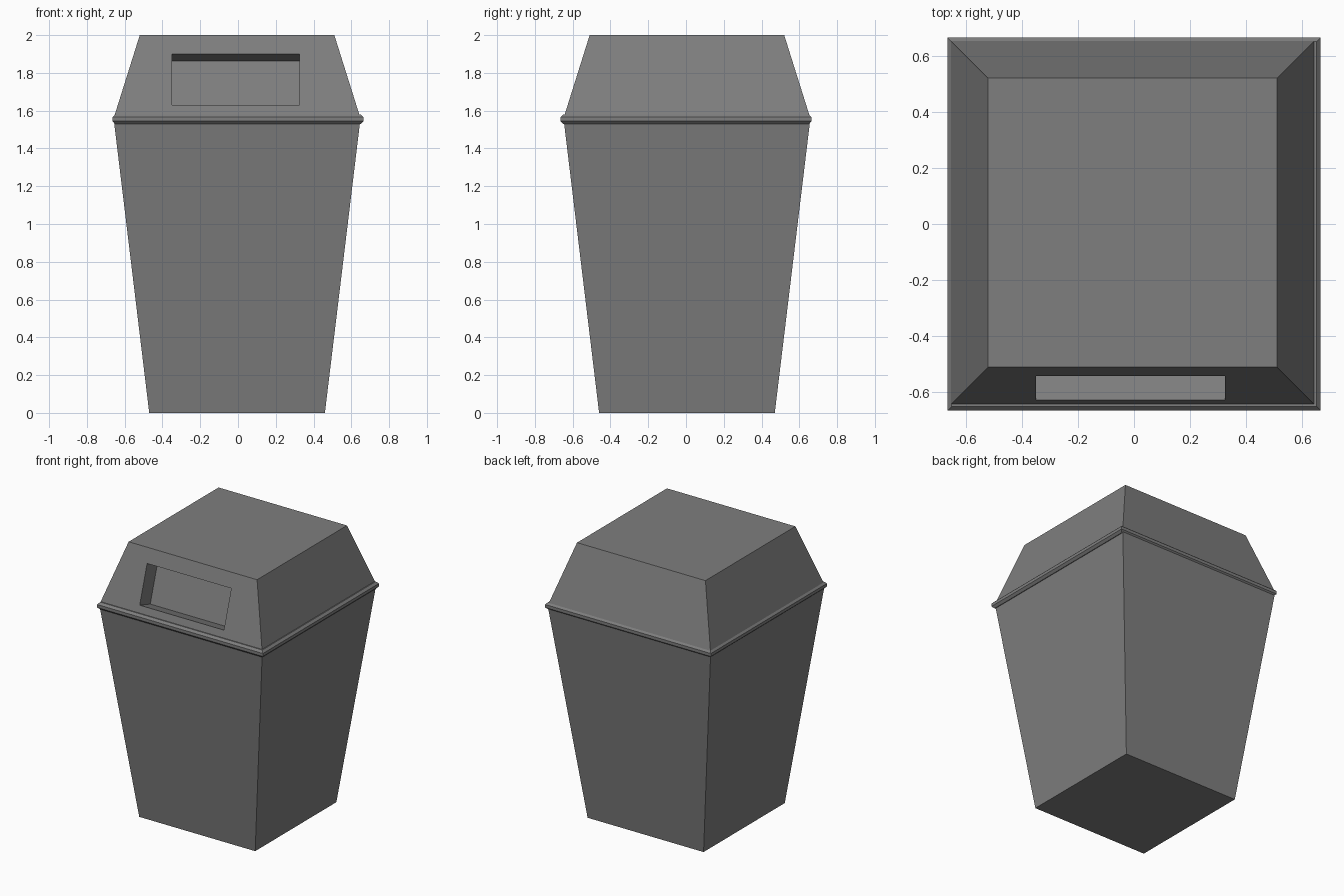
import bpy, bmesh, math
from mathutils import Vector

if "Cube" in bpy.data.objects:
    bpy.data.objects.remove(bpy.data.objects["Cube"])

CX, CY = -0.005, 0.005                 # slight offset of the bin inside its rim
grey = bpy.data.materials.new("bin grey")
grey.diffuse_color = (0.21, 0.21, 0.21, 1)
grey.use_nodes = True
grey.node_tree.nodes["Principled BSDF"].inputs["Base Color"].default_value = grey.diffuse_color


def finish(name, bm):
    bmesh.ops.recalc_face_normals(bm, faces=bm.faces)
    mesh = bpy.data.meshes.new(name)
    bm.to_mesh(mesh)
    bm.free()
    mesh.materials.append(grey)
    obj = bpy.data.objects.new(name, mesh)
    bpy.context.collection.objects.link(obj)
    return obj


def square(bm, half, z, cx=CX, cy=CY):
    """Square loop, starting at the front left corner."""
    return [bm.verts.new((cx + sx * half, cy + sy * half, z))
            for sx, sy in ((-1, -1), (1, -1), (1, 1), (-1, 1))]


def bridge(bm, a, b, skip=()):
    n = len(a)
    for i in range(n):
        if i not in skip:
            j = (i + 1) % n
            bm.faces.new((a[i], a[j], b[j], b[i]))


# Tapered bin body with a closed base
bm = bmesh.new()
base = square(bm, 0.465, 0)
bridge(bm, base, square(bm, 0.653, 1.555))
bm.faces.new(base)
finish("bin_body", bm)

# Tapered lid with a slot sunk square to its front slope
LOW, HIGH, Z0, Z1 = 0.655, 0.515, 1.555, 2.0
bm = bmesh.new()
low, top = square(bm, LOW, Z0), square(bm, HIGH, Z1)
bridge(bm, low, top, skip=(0,))
bm.faces.new(top)


def slope_y(z):
    return CY - LOW + (LOW - HIGH) * (z - Z0) / (Z1 - Z0)


inward = Vector((0, Z1 - Z0, HIGH - LOW)).normalized() * 0.127
corners = [Vector((x, slope_y(z), z)) for x, z in
           ((-0.35, 1.63), (0.325, 1.63), (0.325, 1.90), (-0.35, 1.90))]
opening = [bm.verts.new(c) for c in corners]
back = [bm.verts.new(c + inward) for c in corners]
bridge(bm, [low[0], low[1], top[1], top[0]], opening)
bridge(bm, opening, back)
bm.faces.new(back)
finish("lid", bm)

# Eight-sided rolled rim, mitred at the corners
bm = bmesh.new()
R = 0.026 / math.cos(math.pi / 8)
loops = []
for k in range(8):
    a = math.pi / 8 + k * math.pi / 4
    loops.append(square(bm, 0.639 + R * math.cos(a), 1.555 + R * math.sin(a), 0, 0))
for k in range(8):
    bridge(bm, loops[k], loops[(k + 1) % 8])
finish("rim", bm)
